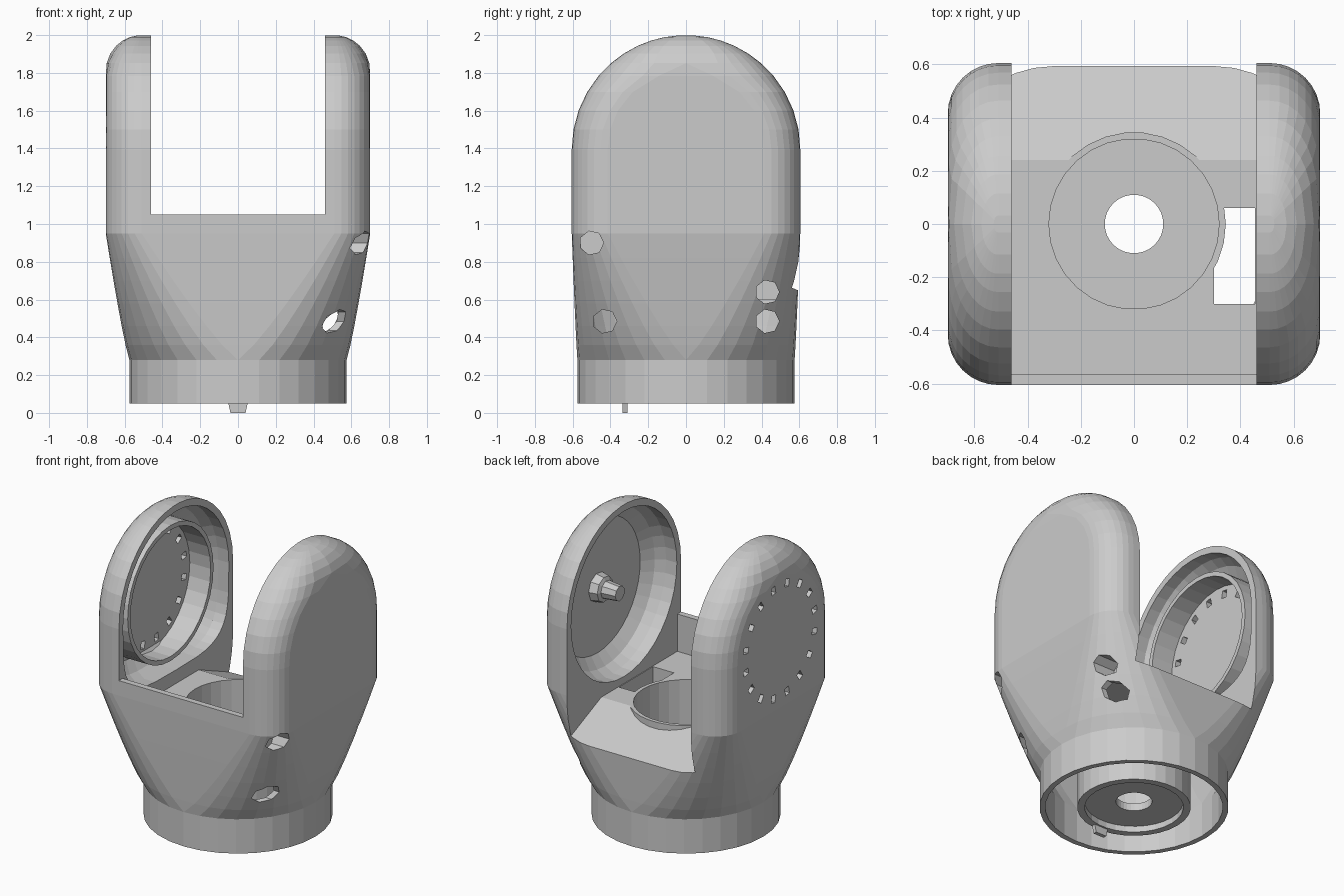
import bpy, bmesh, math
from math import sin, cos, pi, sqrt
from mathutils import Matrix

if "Cube" in bpy.data.objects:
    bpy.data.objects.remove(bpy.data.objects["Cube"])

R, TOP_Z, CORNER, HALF_X, GAP = 0.605, 1.395, 0.19, 0.70, 0.46


def finish(name, bm):
    bmesh.ops.remove_doubles(bm, verts=bm.verts, dist=1e-4)
    bmesh.ops.recalc_face_normals(bm, faces=bm.faces)
    me = bpy.data.meshes.new(name)
    bm.to_mesh(me)
    bm.free()
    ob = bpy.data.objects.new(name, me)
    bpy.context.collection.objects.link(ob)
    return ob


def loft(name, rings, closed=False):
    """Skin equal-length rings; cap the ends, or join last to first."""
    bm = bmesh.new()
    rows = [[bm.verts.new(p) for p in ring] for ring in rings]
    pairs = list(zip(rows, rows[1:]))
    if closed:
        pairs.append((rows[-1], rows[0]))
    for a, b in pairs:
        for i in range(len(a)):
            j = (i + 1) % len(a)
            bm.faces.new((a[i], a[j], b[j], b[i]))
    if not closed:
        bm.faces.new(rows[0])
        bm.faces.new(rows[-1])
    return finish(name, bm)


def box(name, x, y, z):
    bm = bmesh.new()
    bmesh.ops.create_cube(bm, size=1)
    for v in bm.verts:
        for k, (lo, hi) in enumerate((x, y, z)):
            v.co[k] = lo if v.co[k] < 0 else hi
    return finish(name, bm)


def circle(axis, pos, r, n, cy=0.0, cz=0.0):
    pts = [(r * cos(2 * pi * i / n), r * sin(2 * pi * i / n)) for i in range(n)]
    if axis == 'x':
        return [(pos, cy + a, cz + b) for a, b in pts]
    return [(a, b, pos) for a, b in pts]


def cut(target, cutter):
    mod = target.modifiers.new("cut", 'BOOLEAN')
    mod.operation, mod.solver, mod.object = 'DIFFERENCE', 'EXACT', cutter
    bpy.context.view_layer.objects.active = target
    bpy.ops.object.modifier_apply(modifier=mod.name)
    bpy.data.objects.remove(cutter, do_unlink=True)


def section(z, inset=0.0, n=8):
    """Horizontal outline: round at the base, rounded box above, domed on top."""
    t = min(1, max(0, (z - 0.28) / 0.67)) ** 0.85
    hx = 0.575 + (HALF_X - 0.575) * t - inset
    hy = 0.575 + (R - 0.575) * t - inset
    c = 0.575 + (CORNER - 0.575) * t - inset
    h = max(0, z - TOP_Z)
    start = math.asin(min(1, max(0, (h - (R - c)) / c))) if h else 0
    quarter = []
    for i in range(n + 1):
        a = start + (pi / 2 - start) * i / n
        y = hy - c + c * sin(a)
        quarter.append((hx - c + c * cos(a), sqrt(max(0, y * y - h * h))))
    ring = []
    for sx, sy, step in ((1, 1, 1), (-1, 1, -1), (-1, -1, 1), (1, -1, -1)):
        ring += [(sx * x, sy * y, z) for x, y in quarter[::step]]
    return ring


# outer housing: base collar, flare and domed ears as one skin
heights = [0.05, 0.28, 0.36, 0.46, 0.58, 0.7, 0.82, 0.95, 1.15, TOP_Z]
heights += [TOP_Z + R * sin(math.radians(a)) for a in (10, 20, 30, 40, 49, 57, 65, 72, 79, 87)]
housing = loft("fork_housing", [section(z) for z in heights])

# slot between the ears, leaving a thin front wall and a sloping back deck
slot = [(-1, 1.05), (-0.565, 1.05), (-0.565, 0.8), (0.24, 0.8), (1, 0.475), (1, 3), (-1, 3)]
cut(housing, loft("slot_cutter", [[(x, y, z) for y, z in slot] for x in (-GAP, GAP)]))

# hollow underside
cut(housing, loft("base_cutter", [section(z, 0.035) for z in (-0.1, 0.28, 0.36, 0.46, 0.6)]))

# bore for the bearing tube and the open window beside it
cut(housing, loft("bore_cutter", [circle('z', z, 0.34, 32) for z in (0.4, 1.02)]))
cut(housing, box("window_cutter", (0.3, 0.455), (-0.3, 0.06), (0.5, 0.95)))


def pocket_ring(x, r, power, depth, n=40):
    ring = []
    for i in range(n):
        a = 2 * pi * i / n
        y, z = cos(a), sin(a)
        if z < 0:
            y = math.copysign(abs(y) ** (2 / power), y)
            z = -abs(z) ** (2 / power) * depth
        ring.append((x, r * y, 1.395 + r * z))
    return ring


# dished pockets inside both ears
for side, power, depth in ((1, 2, 0.98), (-1, 4, 0.9)):
    steps = ((0.4, 0.56), (0.54, 0.56), (0.6, 0.525), (0.655, 0.45))
    cut(housing, loft("pocket_cutter", [pocket_ring(side * x, r, power, depth) for x, r in steps]))

# screw holes in the right flank
for y, z, x0 in ((-0.5, 0.9, 0.57), (-0.43, 0.485, 0.38), (0.43, 0.485, 0.38), (0.43, 0.64, 0.47)):
    cut(housing, loft("screw_cutter", [circle('x', x, 0.064, 7, y, z) for x in (x0, 1)]))

# ring of small square slots in the left ear
for i in range(16):
    slot_box = box("notch_cutter", (-0.8, -0.6), (-0.02, 0.02), (0.345, 0.395))
    slot_box.data.transform(Matrix.Translation((0, 0, 1.395)) @ Matrix.Rotation(2 * pi * (i + 0.5) / 16, 4, 'X'))
    cut(housing, slot_box)

# bearing tube with a pierced floor
tube = [(0.11, 0.09), (0.30, 0.09), (0.30, 0.05), (0.345, 0.05), (0.345, 0.8), (0.32, 0.8), (0.32, 0.14), (0.11, 0.14)]
loft("bearing_tube", [circle('z', z, r, 30) for r, z in tube], closed=True)

# small locating tab under the tube
tab = [[(-0.04, y, 0), (0.04, y, 0), (0.055, y, 0.07), (-0.055, y, 0.07)] for y in (-0.335, -0.31)]
loft("locating_tab", tab)

# raised collar in the left ear
collar = [(-0.67, 0.425), (-0.5, 0.425), (-0.5, 0.455), (-0.67, 0.455)]
loft("ear_collar", [circle('x', x, r, 32, 0, 1.395) for x, r in collar], closed=True)

# pivot peg in the right ear
peg = ((0.67, 0.1), (0.6, 0.085), (0.59, 0.06), (0.49, 0.05))
loft("pivot_peg", [circle('x', x, r, 9, 0, 1.395) for x, r in peg])
